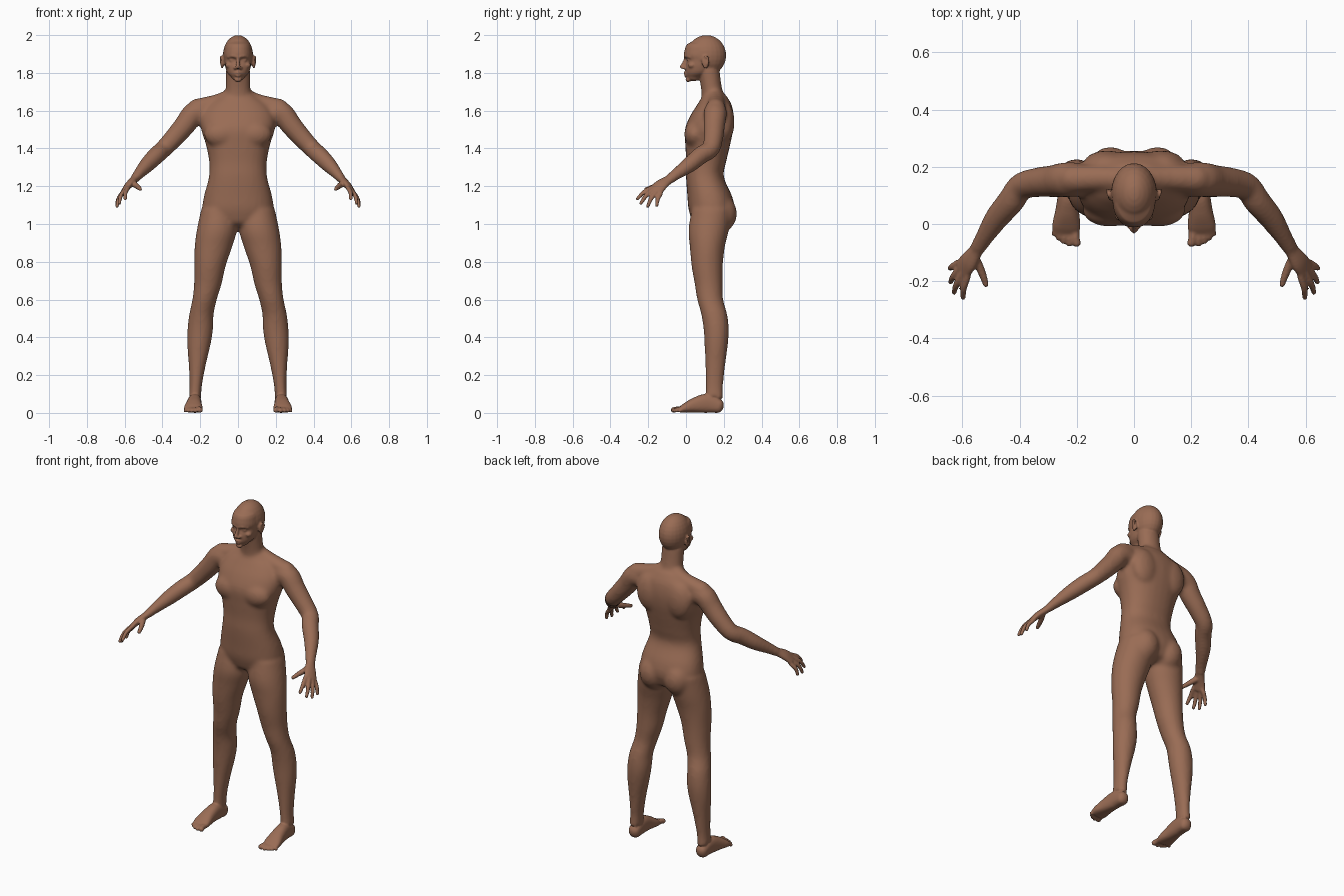
import bpy, bmesh
from math import sin, cos, pi, radians
from mathutils import Vector, Matrix

X, Z = Vector((1, 0, 0)), Vector((0, 0, 1))


def spline(pts, steps=5):
    """Catmull-Rom through rows of (x, y, z, radius_a, radius_b)."""
    p = [Vector(q) for q in pts]
    p = [2 * p[0] - p[1]] + p + [2 * p[-1] - p[-2]]
    out = []
    for i in range(1, len(p) - 2):
        a, b, c, d = p[i - 1:i + 3]
        for k in range(steps):
            t = k / steps
            out.append(0.5 * (2 * b + (c - a) * t + (2 * a - 5 * b + 4 * c - d) * t * t
                              + (3 * b - a - 3 * c + d) * t ** 3))
    return out + [p[-2]]


def tube(bm, pts, ref=X, axis=None, n=2.0, side=1, cap=0.8, seg=28):
    """Closed loft with rounded ends; radius a lies along ref."""
    rows = spline(pts)
    pos = [Vector(r[:3]) for r in rows]
    last = len(rows) - 1
    rings = []
    for i, r in enumerate(rows):
        t = axis or (pos[min(i + 1, last)] - pos[max(i - 1, 0)]).normalized()
        rings.append((pos[i], t, r[3], r[4]))

    def dome(ring, sign):
        c, t, a, b = ring
        return [(c + t * sign * cap * min(a, b) * sin(radians(g)), t,
                 a * cos(radians(g)), b * cos(radians(g))) for g in (25, 50, 70, 85)]
    rings = dome(rings[0], -1)[::-1] + rings + dome(rings[-1], 1)
    loops = []
    for c, t, a, b in rings:
        u = (ref - ref.dot(t) * t).normalized()
        v = t.cross(u)
        loop = []
        for k in range(seg):
            ca, sa = cos(2 * pi * k / seg), sin(2 * pi * k / seg)
            q = c + u * a * abs(ca) ** (2 / n) * (1 if ca > 0 else -1) \
                  + v * b * abs(sa) ** (2 / n) * (1 if sa > 0 else -1)
            loop.append(bm.verts.new((q.x * side, q.y, q.z)))
        loops.append(loop)
    faces = [bm.faces.new(loops[0]), bm.faces.new(loops[-1])]
    for l0, l1 in zip(loops, loops[1:]):
        for k in range(seg):
            j = (k + 1) % seg
            faces.append(bm.faces.new((l0[k], l0[j], l1[j], l1[k])))
    bmesh.ops.recalc_face_normals(bm, faces=faces)


def blob(bm, c, r, tilt=0):
    m = Matrix.Translation(c) @ Matrix.Rotation(tilt, 4, 'X') @ Matrix.Diagonal((*r, 1))
    bmesh.ops.create_uvsphere(bm, u_segments=24, v_segments=14, radius=1, matrix=m)


def fuse(name, bm, voxel, iterations):
    """Merge overlapping parts into one skin and relax it."""
    me = bpy.data.meshes.new(name)
    bm.to_mesh(me)
    bm.free()
    ob = bpy.data.objects.new(name, me)
    bpy.context.collection.objects.link(ob)
    mod = ob.modifiers.new("skin", 'REMESH')
    mod.mode, mod.voxel_size = 'VOXEL', voxel
    mod = ob.modifiers.new("relax", 'SMOOTH')
    mod.factor, mod.iterations = 0.5, iterations
    dg = bpy.context.evaluated_depsgraph_get()
    ob_mesh = bpy.data.meshes.new_from_object(ob.evaluated_get(dg))
    ob.modifiers.clear()
    ob.data = ob_mesh
    return ob


# ---- Stage 1: torso, neck and limbs, blended softly
bm = bmesh.new()
tube(bm, [(0, .135, 1.02, .165, .105), (0, .135, 1.08, .188, .122), (0, .125, 1.15, .18, .118),
          (0, .10, 1.25, .154, .10), (0, .107, 1.33, .153, .106), (0, .115, 1.42, .17, .119),
          (0, .122, 1.50, .195, .128), (0, .137, 1.57, .195, .116), (0, .15, 1.63, .16, .092),
          (0, .152, 1.67, .105, .068)], axis=Z, n=2.25, cap=.4)
tube(bm, [(0, .15, 1.62, .08, .065), (0, .138, 1.70, .068, .057), (0, .13, 1.75, .065, .056),
          (0, .12, 1.82, .065, .058)], axis=Z)
PALM = Vector((.03, .055, -.025))
for s in (1, -1):
    # leg
    tube(bm, [(.105, .135, 1.08, .09, .105), (.112, .12, .97, .106, .107), (.13, .113, .88, .10, .093),
              (.148, .112, .78, .084, .083), (.16, .12, .68, .073, .074), (.177, .128, .60, .065, .069),
              (.194, .15, .52, .065, .069), (.2, .16, .44, .068, .067), (.207, .16, .36, .062, .062),
              (.216, .155, .25, .045, .053), (.224, .15, .14, .033, .047), (.23, .15, .06, .035, .05)],
         axis=Z, side=s)
    # arm
    tube(bm, [(.19, .155, 1.59, .06, .06), (.235, .155, 1.585, .062, .06), (.28, .15, 1.525, .057, .057),
              (.34, .145, 1.455, .052, .052), (.395, .13, 1.397, .048, .047), (.43, .08, 1.365, .048, .047),
              (.48, .02, 1.315, .043, .042), (.525, -.05, 1.265, .033, .03), (.55, -.09, 1.235, .03, .024)],
         ref=PALM, side=s)
    # shoulder slope
    tube(bm, [(.03, .155, 1.68, .04, .04), (.11, .16, 1.643, .045, .045), (.22, .157, 1.608, .055, .052)],
         ref=Z, side=s)
    # chest, shoulder blade and buttock masses
    blob(bm, (.085 * s, .048, 1.475), (.095, .058, .07))
    blob(bm, (.095 * s, .205, 1.54), (.085, .052, .11))
    blob(bm, (.082 * s, .182, 1.055), (.084, .088, .10))
skin = fuse("body_core", bm, .011, 8)

# ---- Stage 2: head, hands and feet, blended finely
bm = bmesh.new()
bm.from_mesh(skin.data)
bpy.data.objects.remove(skin)

# skull and face
blob(bm, (0, .108, 1.893), (.08, .105, .107))
tube(bm, [(0, .042, 1.775, .033, .036), (0, .062, 1.80, .057, .063), (0, .072, 1.835, .068, .074),
          (0, .075, 1.868, .071, .070), (0, .08, 1.895, .074, .091), (0, .088, 1.935, .07, .092)],
     axis=Z, n=2.15, cap=.55)
# brow, nose, lips
tube(bm, [(-.052, .022, 1.884, .008, .008), (-.028, .001, 1.89, .009, .009), (0, -.003, 1.885, .009, .009),
          (.028, .001, 1.89, .009, .009), (.052, .022, 1.884, .008, .008)], ref=Z)
tube(bm, [(0, .002, 1.885, .008, .009), (0, -.011, 1.852, .009, .01), (0, -.023, 1.83, .011, .011)])
tube(bm, [(-.02, .007, 1.797, .004, .006), (0, -.006, 1.801, .006, .008), (.02, .007, 1.797, .004, .006)], ref=Z)
tube(bm, [(-.017, .008, 1.788, .004, .006), (0, -.004, 1.785, .006, .008), (.017, .008, 1.788, .004, .006)], ref=Z)
blob(bm, (0, .012, 1.764), (.02, .015, .013))

for s in (1, -1):
    blob(bm, (.014 * s, -.010, 1.826), (.009, .012, .008))            # nostril
    blob(bm, (.031 * s, .019, 1.866), (.015, .013, .009))             # eye
    blob(bm, (.047 * s, .032, 1.84), (.021, .022, .016))              # cheekbone
    blob(bm, (.083 * s, .102, 1.855), (.009, .019, .032), .2)         # ear
    tube(bm, [(.08, .09, 1.872, .005, .005), (.091, .102, 1.887, .005, .005),
              (.094, .119, 1.875, .005, .005), (.09, .114, 1.85, .005, .005),
              (.084, .098, 1.828, .006, .006)], side=s)               # ear rim
    # palm
    tube(bm, [(.54, -.075, 1.247, .027, .021), (.553, -.095, 1.232, .027, .02),
              (.577, -.13, 1.208, .036, .019), (.598, -.158, 1.18, .04, .015)], ref=PALM, side=s)
    # fingers: knuckle to tip
    for k, e in (((.583, -.185, 1.19), (.597, -.258, 1.132)), ((.602, -.178, 1.178), (.629, -.24, 1.108)),
                 ((.612, -.16, 1.166), (.641, -.203, 1.092)), ((.615, -.137, 1.157), (.643, -.155, 1.097))):
        k, e = Vector(k), Vector(e)
        m = (k + e) / 2 + Vector((.005, -.003, .006))
        root = k + (Vector((.577, -.13, 1.208)) - k) * .4
        tube(bm, [(*root, .013, .012), (*k, .013, .012), (*m, .012, .011), (*e, .009, .009)],
             ref=PALM, side=s, seg=16)
    # thumb
    tube(bm, [(.562, -.105, 1.222, .018, .016), (.541, -.148, 1.205, .016, .015),
              (.527, -.182, 1.194, .013, .013), (.517, -.213, 1.184, .01, .01)], ref=PALM, side=s, seg=16)
    # foot
    tube(bm, [(.226, .172, .036, .034, .037), (.229, .11, .05, .036, .05), (.233, .05, .041, .041, .041),
              (.236, 0, .027, .049, .027), (.238, -.025, .018, .048, .018)], side=s, n=2.4)
    # toes
    for x0, x1, y, r in ((.205, .2, -.068, .015), (.226, .225, -.07, .011), (.243, .246, -.062, .0105),
                         (.259, .264, -.05, .010), (.273, .28, -.033, .010)):
        tube(bm, [(x0, .0, .02, r, r), (x0, y * .5 - .012, .019, r, r), (x1, y, r, r, r)], side=s, seg=16)

body = fuse("body", bm, .0055, 3)
for v in body.data.vertices:
    v.co.z = max(v.co.z, 0)
body.data.polygons.foreach_set("use_smooth", [True] * len(body.data.polygons))

# skin colour
mat = bpy.data.materials.new("brown_skin")
mat.diffuse_color = (.32, .15, .09, 1)
body.data.materials.clear()
body.data.materials.append(mat)
